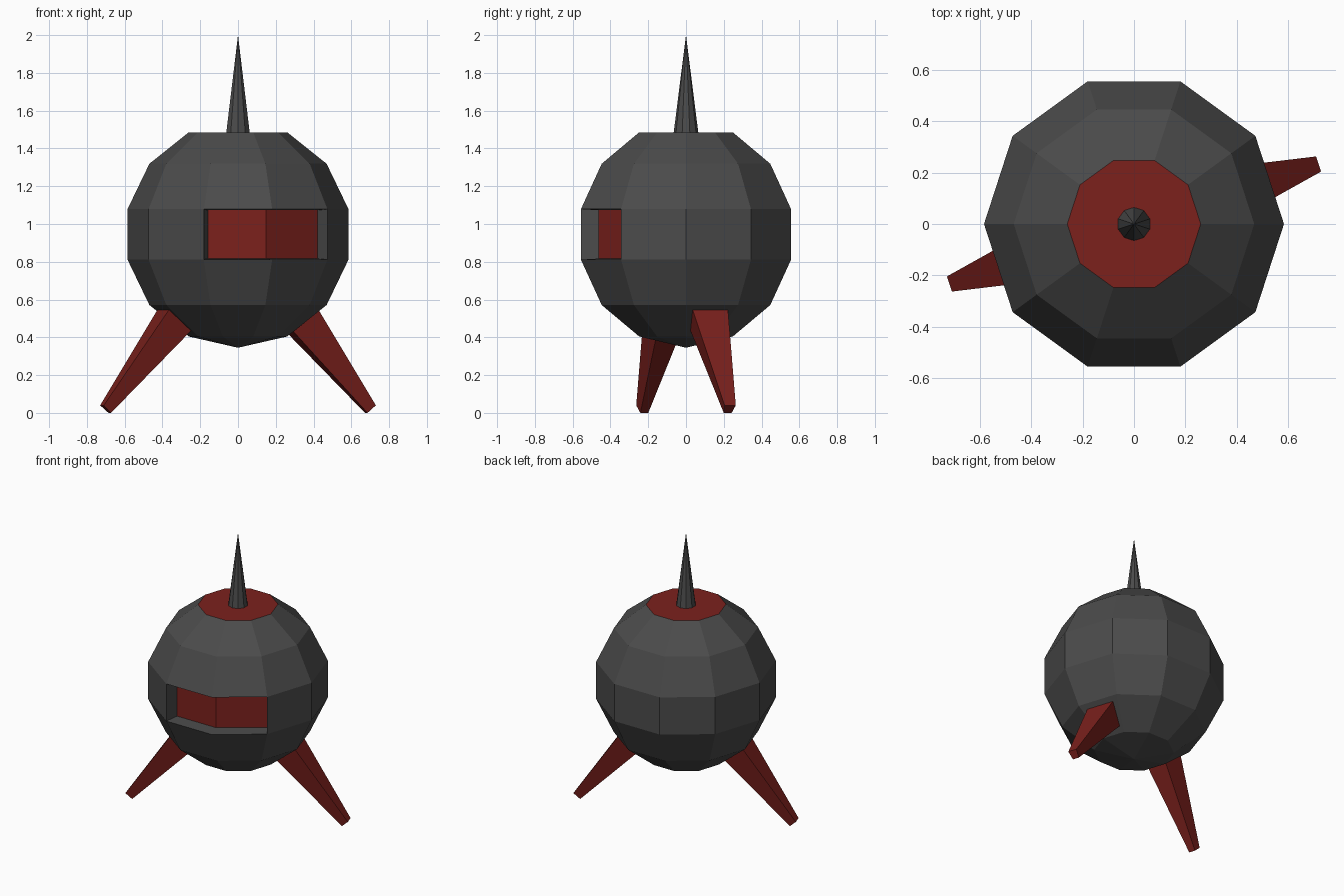
import bpy
from math import sin, cos, pi, radians

if "Cube" in bpy.data.objects:
    bpy.data.objects.remove(bpy.data.objects["Cube"])

N, R, CZ = 10, 0.6, 0.945


def material(name, rgb):
    m = bpy.data.materials.new(name)
    m.diffuse_color = (*rgb, 1)
    m.use_nodes = True
    m.node_tree.nodes["Principled BSDF"].inputs["Base Color"].default_value = m.diffuse_color
    return m


GREY = material("dark grey", (0.07, 0.07, 0.07))
RED = material("dark red", (0.2, 0.015, 0.012))


def build(name, verts, faces, red=()):
    me = bpy.data.meshes.new(name)
    me.from_pydata(verts, [], faces)
    me.materials.append(GREY)
    me.materials.append(RED)
    for i in red:
        me.polygons[i].material_index = 1
    me.update()
    ob = bpy.data.objects.new(name, me)
    bpy.context.collection.objects.link(ob)
    return ob


# Faceted ball: six rings of ten, flat red cap on top, pole at the bottom
verts = [(R * sin(pi * k / 7) * cos(2 * pi * j / N),
          R * sin(pi * k / 7) * sin(2 * pi * j / N),
          CZ + R * cos(pi * k / 7)) for k in range(1, 7) for j in range(N)]
faces, red = [tuple(range(N))], [0]
WINDOW = (7, 8)
for k in range(5):
    for j in range(N):
        if k == 2 and j in WINDOW:
            continue
        a, b = k * N + j, k * N + (j + 1) % N
        faces.append((a, a + N, b + N, b))
verts.append((0, 0, CZ - R))
faces += [(5 * N + j, 6 * N, 5 * N + (j + 1) % N) for j in range(N)]

# Recessed red window across two front facets
inner = [(-0.16, -0.463), (0.148, -0.463), (0.42, -0.266)]
t0 = len(verts)
verts += [(x, y, 1.073) for x, y in inner] + [(x, y, 0.817) for x, y in inner]
top = [2 * N + j for j in (7, 8, 9)]
bot = [i + N for i in top]
for i in (0, 1):
    red.append(len(faces))
    faces.append((t0 + i, t0 + 3 + i, t0 + 4 + i, t0 + 1 + i))
    faces.append((top[i], t0 + i, t0 + i + 1, top[i + 1]))
    faces.append((bot[i + 1], t0 + 4 + i, t0 + 3 + i, bot[i]))
faces.append((top[0], bot[0], t0 + 3, t0))
faces.append((top[2], t0 + 2, t0 + 5, bot[2]))
build("body", verts, faces, red)

# Spike on the cap
bpy.ops.mesh.primitive_cone_add(vertices=10, radius1=0.065, radius2=0, depth=0.515,
                                location=(0, 0, 1.7425))
spike = bpy.context.object
spike.name = "antenna_spike"
spike.data.materials.append(GREY)

# Two tapered legs: (radius, half width, height) for outer and inner edges
profile = [(0.408, 0.1, 0.558), (0.272, 0.068, 0.446),
           (0.757, 0.031, 0.04), (0.714, 0.022, 0.0)]


def leg(name, angle):
    c, s = cos(angle), sin(angle)
    v = [(r * c - t * w * s, r * s + t * w * c, z)
         for r, w, z in profile for t in (-1, 1)]
    f = [(0, 2, 3, 1), (4, 5, 7, 6), (0, 1, 5, 4),
         (2, 6, 7, 3), (0, 4, 6, 2), (1, 3, 7, 5)]
    build(name, v, f, range(6))


leg("right_leg", radians(18))
leg("left_leg", radians(198))
